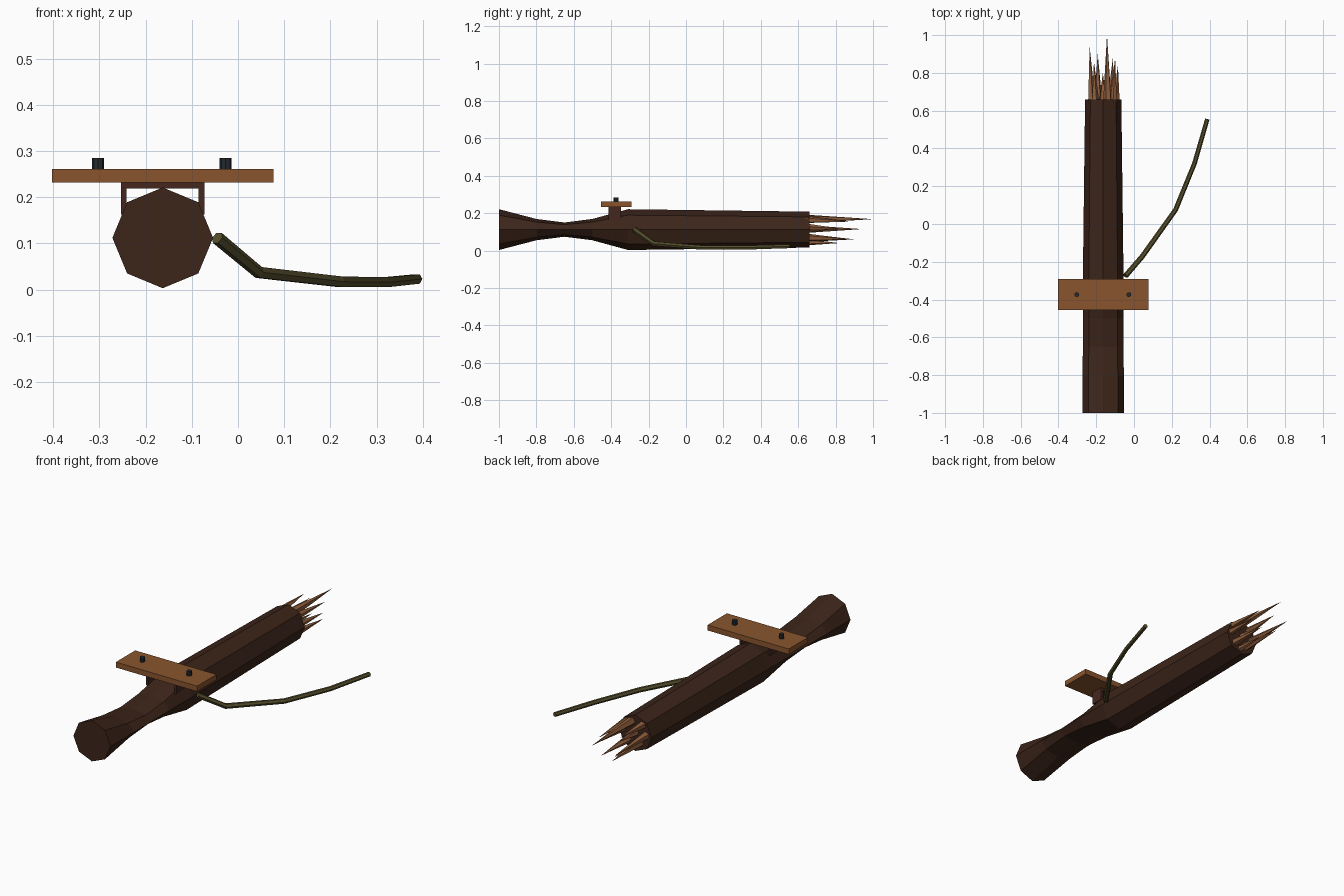
import bpy, bmesh, math
from mathutils import Vector

if "Cube" in bpy.data.objects:
    bpy.data.objects.remove(bpy.data.objects["Cube"])


def material(name, rgb):
    m = bpy.data.materials.new(name)
    m.diffuse_color = (*rgb, 1)
    m.use_nodes = True
    m.node_tree.nodes["Principled BSDF"].inputs["Base Color"].default_value = m.diffuse_color
    return m


BARK = material("bark", (0.045, 0.018, 0.010))
WOOD = material("wood", (0.25, 0.09, 0.027))
SPLIT = material("split_wood", (0.27, 0.11, 0.045))
TWIG = material("twig", (0.09, 0.075, 0.025))
IRON = material("iron", (0.017, 0.024, 0.03))
RUST = material("bracket", (0.06, 0.02, 0.013))


def finish(name, bm, mat):
    bmesh.ops.recalc_face_normals(bm, faces=bm.faces)
    me = bpy.data.meshes.new(name)
    bm.to_mesh(me)
    bm.free()
    ob = bpy.data.objects.new(name, me)
    bpy.context.collection.objects.link(ob)
    me.materials.append(mat)
    return ob


def loft(name, rings, mat):
    bm = bmesh.new()
    vs = [[bm.verts.new(p) for p in r] for r in rings]
    n = len(vs[0])
    for a, b in zip(vs, vs[1:]):
        for i in range(n):
            j = (i + 1) % n
            bm.faces.new((a[i], a[j], b[j], b[i]))
    bm.faces.new(vs[0])
    bm.faces.new(vs[-1])
    return finish(name, bm, mat)


def box(name, lo, hi, mat):
    bm = bmesh.new()
    bmesh.ops.create_cube(bm, size=1)
    for v in bm.verts:
        v.co = Vector([(h + l) / 2 + c * (h - l) for l, h, c in zip(lo, hi, v.co)])
    return finish(name, bm, mat)


# Octagonal log, pinched vertically near its front end: y, half width, half height
CX, CZ = -0.163, 0.112
stations = [(-1, 0.109, 0.109), (-0.8, 0.109, 0.057), (-0.65, 0.108, 0.038),
            (-0.5, 0.108, 0.057), (-0.31, 0.108, 0.109), (0.66, 0.096, 0.096)]
loft("log", [[(CX + rx * math.cos(k * math.pi / 4), y, CZ + rz * math.sin(k * math.pi / 4))
              for k in range(8)] for y, rx, rz in stations], BARK)

# Splinters on the broken end: base x, base z, tip x, tip y, tip z, radius
splinters = [(-0.225, 0.115, -0.235, 0.94, 0.115, 0.022), (-0.19, 0.07, -0.192, 0.90, 0.06, 0.024),
             (-0.14, 0.17, -0.143, 1.00, 0.168, 0.024), (-0.12, 0.07, -0.112, 0.88, 0.06, 0.022),
             (-0.095, 0.125, -0.085, 0.84, 0.115, 0.020), (-0.205, 0.165, -0.212, 0.86, 0.175, 0.022),
             (-0.165, 0.115, -0.165, 0.80, 0.118, 0.022), (-0.155, 0.045, -0.15, 0.82, 0.04, 0.018),
             (-0.108, 0.165, -0.10, 0.88, 0.155, 0.020)]
for i, (bx, bz, tx, ty, tz, r) in enumerate(splinters):
    bm = bmesh.new()
    base = [bm.verts.new((bx + r * math.cos(k * math.tau / 5 + i), 0.64,
                          bz + r * math.sin(k * math.tau / 5 + i))) for k in range(5)]
    tip = bm.verts.new((tx, ty, tz))
    bm.faces.new(base)
    for k in range(5):
        bm.faces.new((base[k], base[(k + 1) % 5], tip))
    finish(f"splinter_{i + 1}", bm, SPLIT)

# Thin bent branch, hexagonal
path = [Vector(p) for p in [(-0.045, -0.275, 0.112), (0.045, -0.17, 0.037), (0.22, 0.075, 0.017),
                            (0.32, 0.32, 0.016), (0.388, 0.555, 0.023)]]
rings = []
for i, p in enumerate(path):
    t = (path[min(i + 1, len(path) - 1)] - path[max(i - 1, 0)]).normalized()
    side = t.cross(Vector((0, 0, 1))).normalized()
    up = side.cross(t)
    r = 0.0145 - 0.0007 * i
    rings.append([p + r * (side * math.cos(k * math.pi / 3) + up * math.sin(k * math.pi / 3))
                  for k in range(6)])
loft("branch", rings, TWIG)

# Bracket and cross plank
box("bracket_top", (-0.253, -0.415, 0.219), (-0.073, -0.347, 0.233), RUST)
for side, x in (("left", -0.253), ("right", -0.085)):
    box(f"bracket_leg_{side}", (x, -0.415, 0.163), (x + 0.012, -0.347, 0.222), RUST)
box("plank", (-0.403, -0.455, 0.232), (0.077, -0.292, 0.261), WOOD)

# Bolts
for side, x in (("left", -0.303), ("right", -0.027)):
    loft(f"bolt_{side}", [[(x + 0.013 * math.cos(k * math.pi / 4), -0.374 + 0.013 * math.sin(k * math.pi / 4), z)
                           for k in range(8)] for z in (0.255, 0.285)], IRON)
